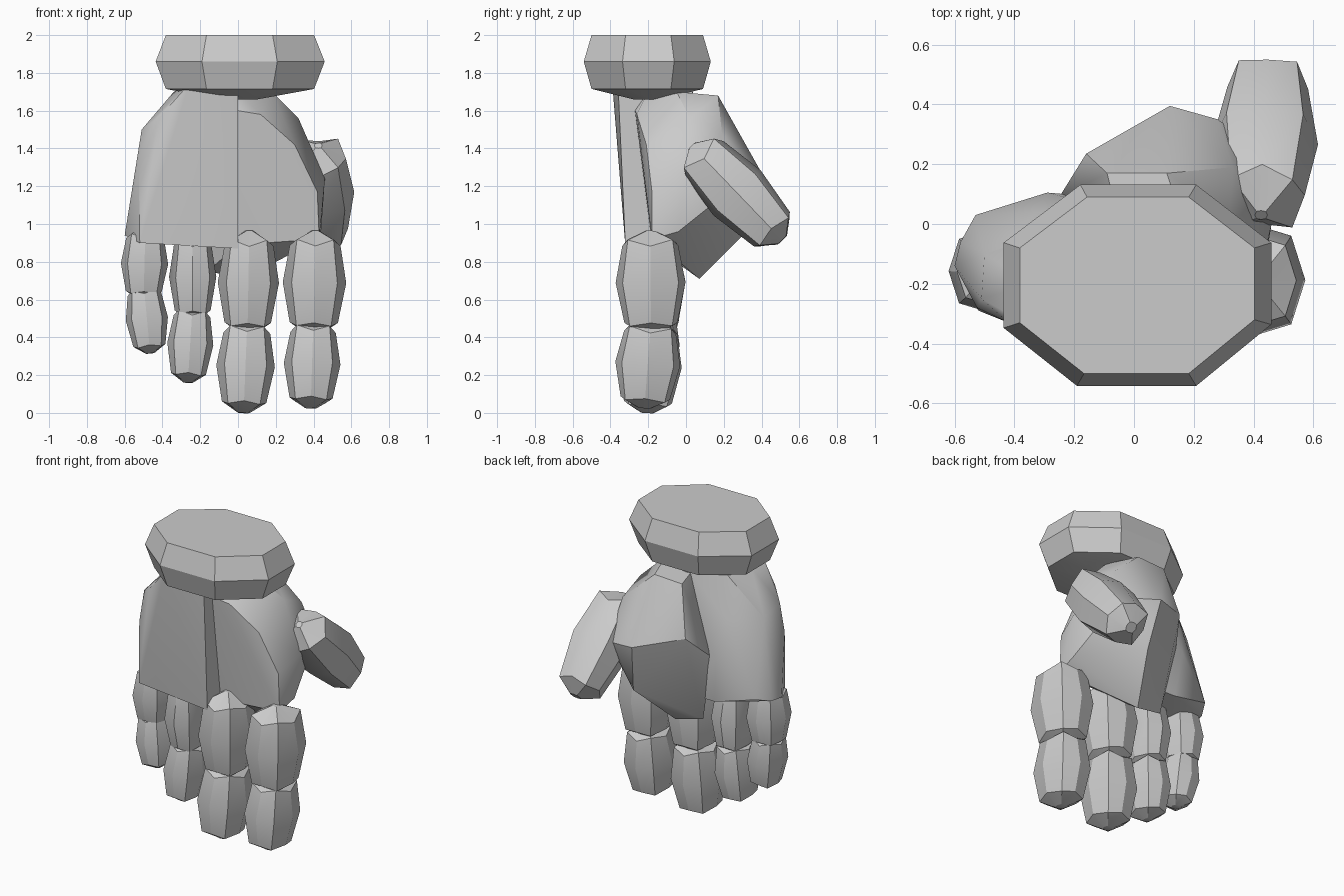
import bpy, bmesh, math
from mathutils import Vector

cube = bpy.data.objects.get("Cube")
if cube:
    bpy.data.objects.remove(cube)

grey = bpy.data.materials.new("plain grey")
grey.use_nodes = True
grey.diffuse_color = (0.6, 0.6, 0.6, 1)
grey.node_tree.nodes["Principled BSDF"].inputs["Base Color"].default_value = (0.6, 0.6, 0.6, 1)


def finish(name, bm):
    """Turn a bmesh into a shaded object."""
    bmesh.ops.recalc_face_normals(bm, faces=bm.faces)
    mesh = bpy.data.meshes.new(name)
    bm.to_mesh(mesh)
    bm.free()
    mesh.materials.append(grey)
    obj = bpy.data.objects.new(name, mesh)
    bpy.context.collection.objects.link(obj)
    bpy.ops.object.select_all(action='DESELECT')
    obj.select_set(True)
    bpy.context.view_layer.objects.active = obj
    bpy.ops.object.shade_smooth_by_angle(angle=math.radians(30))
    return obj


def loft(name, rings):
    """Skin a stack of rings and cap both ends."""
    bm = bmesh.new()
    loops = [[bm.verts.new(p) for p in ring] for ring in rings]
    for low, high in zip(loops, loops[1:]):
        for i in range(len(low)):
            j = (i + 1) % len(low)
            bm.faces.new((low[i], low[j], high[j], high[i]))
    bm.faces.new(loops[0])
    bm.faces.new(loops[-1])
    return finish(name, bm)


def hull(name, points):
    """Faceted block wrapped around its corner points."""
    bm = bmesh.new()
    for p in points:
        bm.verts.new(p)
    bmesh.ops.convex_hull(bm, input=bm.verts)
    bmesh.ops.delete(bm, geom=[v for v in bm.verts if not v.link_faces], context='VERTS')
    bmesh.ops.dissolve_limit(bm, angle_limit=math.radians(3), verts=bm.verts, edges=bm.edges)
    return finish(name, bm)


# Boxy eight-sided section, and a barrel profile of position, size and rim dip
SECTION = [(1, 0), (.72, .8), (0, 1), (-.72, .8), (-1, 0), (-.72, -.8), (0, -1), (.72, -.8)]
BARREL = [(0, .12, 0), (.085, .8, .06), (.5, 1, 0), (.915, .76, -.03), (1, .2, 0)]


def segment(name, start, end, width, depth):
    start, end = Vector(start), Vector(end)
    axis = end - start
    across = Vector((1, 0, 0))
    across = (across - axis * across.dot(axis) / axis.length_squared).normalized()
    front = axis.normalized().cross(across)
    rings = []
    for t, size, dip in BARREL:
        rings.append([start + axis * (t + dip * (u * v == 0)) + across * (u * width * size)
                      + front * (v * depth * size) for u, v in SECTION])
    loft(name, rings)


# Wrist cuff with a shallow dished underside
CUFF = [(.18, .09), (.4, -.08), (.4, -.32), (.18, -.5), (-.17, -.5), (-.385, -.33), (-.385, -.08), (-.16, .09)]
cuff_rings = []
for z, grow in ((1.66, .25), (1.715, 1), (1.86, 1.14), (2, 1)):
    cuff_rings.append([(x * grow + .003, -.205 + (y + .205) * grow, z) for x, y in CUFF])
loft("wrist_cuff", cuff_rings)

# Outer half of the palm, under the two smaller fingers
hull("outer_palm", [
    (0, -.36, 1.74), (-.26, -.39, 1.74), (-.34, -.2, 1.7), (-.25, -.02, 1.74), (0, .03, 1.74),
    (-.42, -.33, 1.56), (-.51, -.25, 1.5), (-.5, -.1, 1.45), (-.32, .04, 1.45),
    (0, -.32, 1.3), (-.525, -.28, 1.3), (0, .08, 1.3), (-.29, .105, 1.2),
    (0, -.32, .87), (-.52, -.29, .9), (-.6, -.14, .94), (-.58, -.06, .94), (-.53, .03, .97),
    (-.26, .07, .9), (0, .06, .9)])

# Thumb-side half of the palm with the bulging thumb muscle
hull("thumb_palm", [
    (0, -.27, 1.6), (.12, -.26, 1.58), (.3, -.21, 1.42), (.42, -.18, 1.17), (.43, -.18, .92), (0, -.18, .89),
    (0, -.2, 1.7), (.18, -.05, 1.7), (.32, .02, 1.56), (.46, 0, 1.24), (.44, -.04, .96),
    (-.09, .17, 1.67), (.11, .17, 1.68), (.33, .19, 1.48),
    (-.16, .235, 1.35), (.12, .395, 1.28), (.28, .35, 1.25), (.37, .285, 1.22),
    (-.25, .09, 1.2), (-.16, .05, .75), (.03, .07, .71), (.16, .32, .96)])

# Fingers: knuckle, middle joint and tip, then the half sizes of both segments
FINGERS = {
    "index": ((.41, -.19, .965), (.4, -.185, .415), (.385, -.22, .025), .168, .15, .185),
    "middle": ((.06, -.19, .965), (.05, -.175, .415), (.03, -.205, 0), .162, .155, .18),
    "ring": ((-.24, -.18, .95), (-.24, -.165, .49), (-.265, -.19, .16), .125, .122, .155),
    "little": ((-.49, -.16, .98), (-.5, -.155, .6), (-.465, -.17, .315), .125, .112, .135),
}
for name, (knuckle, joint, tip, wide, wide_tip, deep) in FINGERS.items():
    overlap = Vector((0, 0, .08))
    segment(name + "_finger_base", knuckle, joint, wide, deep)
    segment(name + "_finger_tip", Vector(joint) + overlap, tip, wide_tip, deep * .93)

# Thumb, slanting down and back
segment("thumb", (.425, .03, 1.415), (.45, .51, .915), .178, .173)
